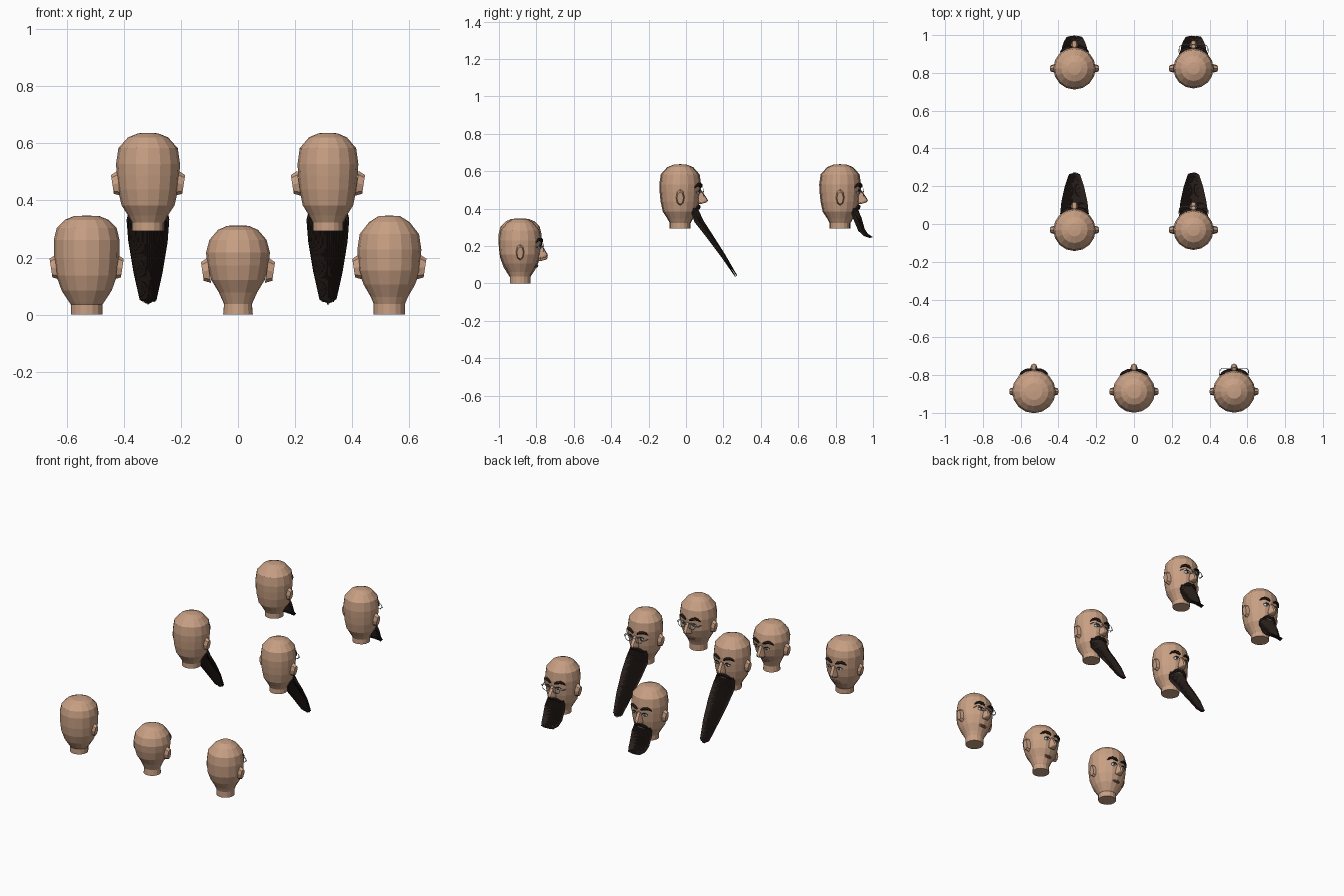
import bpy, bmesh, math, random
from mathutils import Vector, Matrix

random.seed(4)
cube = bpy.data.objects.get("Cube")
if cube:
    bpy.data.objects.remove(cube, do_unlink=True)


def material(name, r, g, b):
    m = bpy.data.materials.new(name)
    m.use_nodes = True
    m.diffuse_color = (r, g, b, 1)
    m.node_tree.nodes["Principled BSDF"].inputs["Base Color"].default_value = (r, g, b, 1)
    return m


SKIN = material("skin", 0.58, 0.35, 0.23)
LIP = material("lip", 0.36, 0.17, 0.12)
HAIR = material("dark_hair", 0.025, 0.016, 0.013)
WHITE = material("eye_white", 0.8, 0.8, 0.78)
IRIS = material("iris", 0.03, 0.08, 0.08)
METAL = material("glasses_metal", 0.45, 0.47, 0.48)


def finish(bm, name, mat, origin, smooth=False):
    bmesh.ops.recalc_face_normals(bm, faces=bm.faces)
    for f in bm.faces:
        f.smooth = smooth
    me = bpy.data.meshes.new(name)
    bm.to_mesh(me)
    bm.free()
    me.materials.append(mat)
    ob = bpy.data.objects.new(name, me)
    ob.location = origin
    bpy.context.collection.objects.link(ob)


def tube(bm, pts, radii, sides, closed=False):
    """Sweep a polygon of varying radius along a path."""
    pts = [Vector(p) for p in pts]
    n, rings = len(pts), []
    for i, (p, r) in enumerate(zip(pts, radii)):
        a = pts[(i - 1) % n] if closed else pts[max(i - 1, 0)]
        b = pts[(i + 1) % n] if closed else pts[min(i + 1, n - 1)]
        q = (b - a).to_track_quat('Z', 'Y')
        ring = []
        for k in range(sides):
            t = math.tau * k / sides
            ring.append(bm.verts.new(p + q @ Vector((r * math.cos(t), r * math.sin(t), 0))))
        rings.append(ring)
    pairs = list(zip(rings, rings[1:])) + ([(rings[-1], rings[0])] if closed else [])
    for a, b in pairs:
        for k in range(sides):
            j = (k + 1) % sides
            bm.faces.new((a[k], a[j], b[j], b[k]))
    if not closed:
        bm.faces.new(rings[0])
        bm.faces.new(rings[-1])


def ball(bm, loc, size, seg=12):
    mat = Matrix.Translation(loc) @ Matrix.Diagonal((*size, 1))
    bmesh.ops.create_uvsphere(bm, u_segments=seg, v_segments=8, radius=1, matrix=mat)


# Head profiles: (radius, height) from neck to crown
SQUARE = [(.055, 0), (.055, .035), (.06, .042), (.088, .085), (.107, .138), (.114, .193),
          (.115, .262), (.105, .303), (.077, .332), (.045, .345), (.005, .347)]
ROUND = [(.052, 0), (.049, .037), (.067, .078), (.094, .122), (.107, .173), (.112, .217),
         (.1, .262), (.07, .297), (.038, .311), (.005, .313)]
OVAL = [(.055, 0), (.055, .038), (.065, .062), (.09, .105), (.108, .155), (.112, .228),
        (.104, .282), (.071, .324), (.038, .345), (.005, .347)]
LONG = [(.056, 0), (.056, .03), (.07, .055), (.093, .09), (.105, .145), (.11, .195),
        (.112, .235), (.104, .29), (.07, .328), (.035, .342), (.005, .344)]
NARROW = [(r * .95, z) for r, z in LONG]

# Beard centre lines: (y, z, half width, thickness)
LONG_BEARD = [(.083, .118, .05, .008), (.118, .04, .068, .009), (.166, -.033, .063, .008),
              (.235, -.14, .046, .007), (.305, -.255, .024, .003)]
SHORT_BEARD = [(.084, .115, .05, .008), (.108, .055, .062, .009), (.126, -.005, .06, .008),
               (.145, -.032, .052, .007), (.173, -.047, .036, .003)]


def build_head(label, origin, profile, dz=0, beard=None, glasses=False):
    def surf(x, z):
        """Front surface of the head at a given side offset and height."""
        for (r0, z0), (r1, z1) in zip(profile, profile[1:]):
            if z0 <= z <= z1:
                r = r0 + (r1 - r0) * (z - z0) / (z1 - z0)
                return math.sqrt(max(r * r - x * x, 0))
        return 0

    def on_face(x, z, out=0.0):
        return Vector((x, surf(x, z + dz) + out, z + dz))

    def done(bm, part, mat, smooth=False):
        finish(bm, label + "_" + part, mat, origin, smooth)

    # skull and neck
    bm = bmesh.new()
    tube(bm, [(0, 0, z) for r, z in profile], [r for r, z in profile], 16)
    done(bm, "skull", SKIN)

    # ears
    bm = bmesh.new()
    for s in (-1, 1):
        m = (Matrix.Translation((s * .113, 0, .165 + dz)) @ Matrix.Rotation(s * .15, 4, 'Y')
             @ Matrix.Diagonal((1, .023, .044, 1)) @ Matrix.Rotation(s * math.pi / 2, 4, 'Y'))
        bmesh.ops.create_cone(bm, cap_ends=True, segments=8, radius1=1, radius2=.75,
                              depth=.024, matrix=m)
    done(bm, "ears", SKIN)

    # nose: hull of tip, wings and bridge
    bm = bmesh.new()
    ball(bm, (0, .131, .151 + dz), (.017, .017, .013), 8)
    for s in (-1, 1):
        ball(bm, (s * .014, .108, .14 + dz), (.01, .012, .009), 8)
        bm.verts.new(on_face(s * .009, .205, .004))
        bm.verts.new(on_face(s * .012, .2, -.01))
    hull = bmesh.ops.convex_hull(bm, input=bm.verts)
    loose = set(hull["geom_interior"] + hull["geom_unused"])
    bmesh.ops.delete(bm, geom=[v for v in loose if isinstance(v, bmesh.types.BMVert)],
                     context='VERTS')
    done(bm, "nose", SKIN)

    # eyes, irises and lash lines
    whites, irises, lashes, brows = (bmesh.new() for _ in range(4))
    for s in (-1, 1):
        p = on_face(s * .037, .192)
        ball(whites, p - Vector((0, .004, 0)), (.016, .011, .009))
        ball(irises, p + Vector((0, .004, 0)), (.007, .005, .007))
        lid = [on_face(s * x, z, .004) for x, z in
               ((.018, .192), (.028, .201), (.04, .203), (.056, .194))]
        tube(lashes, lid, (.001, .003, .003, .001), 5)
        arch = [on_face(s * x, z, .004) for x, z in
                ((.014, .222), (.03, .232), (.05, .236), (.064, .23), (.075, .218))]
        tube(brows, arch, (.005, .009, .009, .007, .002), 6)
    done(whites, "eye_whites", WHITE, True)
    done(irises, "irises", IRIS, True)
    done(lashes, "lash_lines", HAIR)
    done(brows, "eyebrows", HAIR)

    # mouth
    bm = bmesh.new()
    for z, r in ((.097, .004), (.09, .005)):
        tube(bm, [on_face(x, z, .001) for x in (-.028, -.014, 0, .014, .028)],
             (.001, r, r, r, .001), 6)
    done(bm, "lips", LIP)

    # glasses
    if glasses:
        bm = bmesh.new()
        for s in (-1, 1):
            ring = [(s * .037 + .025 * math.cos(t), .124, .192 + dz + .02 * math.sin(t))
                    for t in (math.tau * k / 16 for k in range(16))]
            tube(bm, ring, [.0018] * 16, 5, True)
            tube(bm, [(s * .062, .124, .195 + dz), (s * .075, .115, .195 + dz),
                      (s * .078, .085, .195 + dz)], [.0022] * 3, 5)
        tube(bm, [(-.012, .124, .196 + dz), (0, .127, .2 + dz), (.012, .124, .196 + dz)],
             [.0018] * 3, 5)
        done(bm, "glasses", METAL)

    if not beard:
        return

    # moustache
    bm = bmesh.new()
    for s in (-1, 1):
        for drop in (0, .007):
            hair = [on_face(s * x, z - drop, .005) for x, z in
                    ((.003, .118), (.02, .119), (.038, .111), (.056, .096))]
            tube(bm, hair, (.005, .008, .006, .001), 6)
    done(bm, "moustache", HAIR)

    # beard: two layers of tapering strands, shorter at the sides
    bm = bmesh.new()
    count = 17
    for layer in (0, 1):
        for i in range(count):
            u = 2 * i / (count - 1) - 1
            reach = 1 - .12 * abs(u) - random.uniform(0, .05)
            pts, radii = [], []
            for j, (y, z, half, thick) in enumerate(beard):
                if j == len(beard) - 1:
                    py, pz, ph, _ = beard[j - 1]
                    y, z = py + (y - py) * reach, pz + (z - pz) * reach
                    half = ph + (half - ph) * reach
                curve = 7 * (u * half) ** 2 * (1 - j / len(beard))
                pts.append((u * half, y - curve - layer * .009, z - layer * .003))
                radii.append(thick * .8)
            tube(bm, pts, radii, 5)
    done(bm, "beard", HAIR)


# Front row of clean-shaven heads
build_head("front_left", (.53, -.887, 0), OVAL, glasses=True)
build_head("front_middle", (0, -.887, 0), ROUND, dz=-.012)
build_head("front_right", (-.53, -.887, 0), SQUARE)

# Raised rows of bearded heads
for row, y, beard in (("middle", -.031, LONG_BEARD), ("back", .824, SHORT_BEARD)):
    build_head(row + "_left", (.315, y, .293), NARROW, beard=beard, glasses=True)
    build_head(row + "_right", (-.315, y, .293), LONG, beard=beard)
